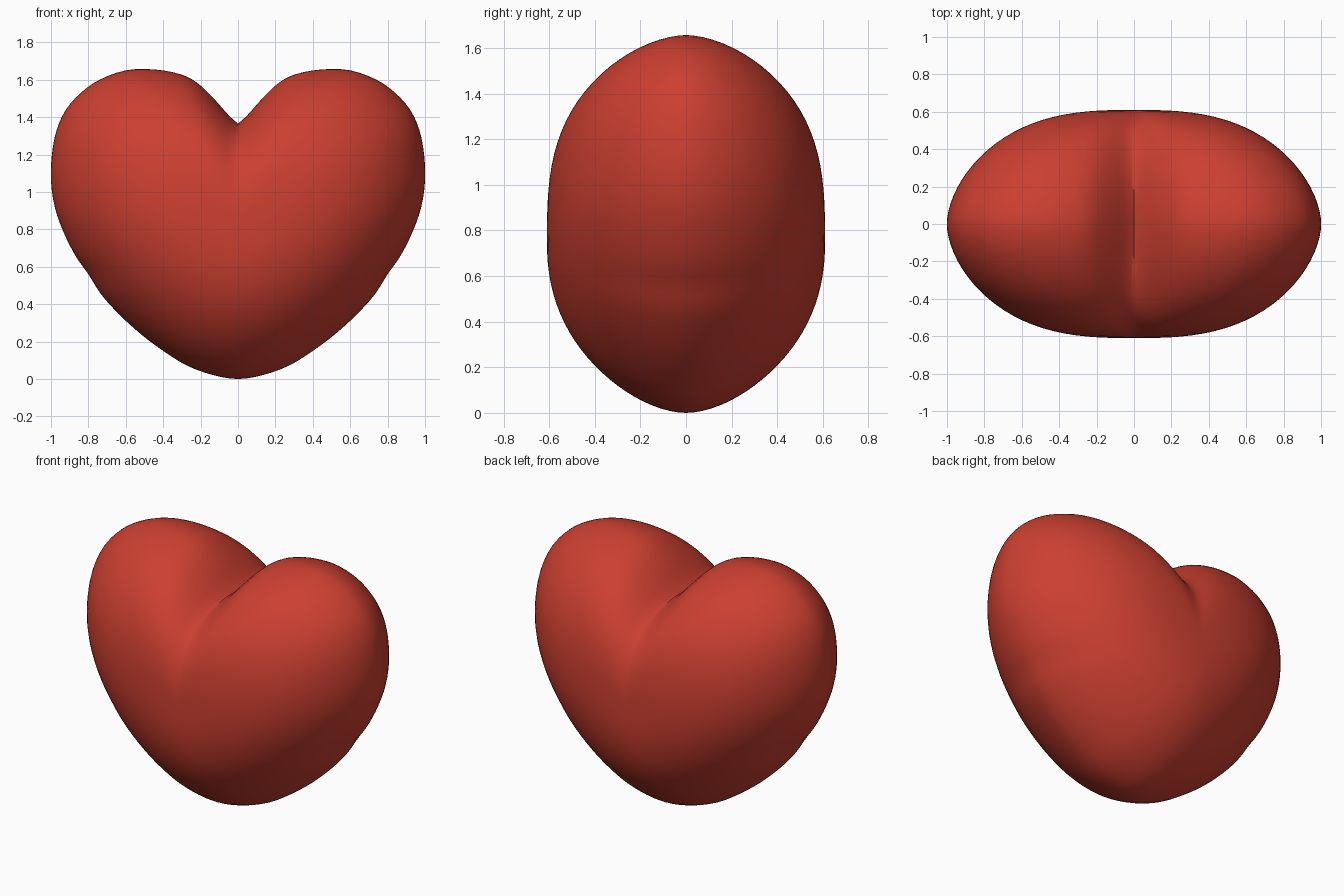
import bpy, bmesh
from math import sin, pi, radians, hypot
from mathutils import Vector

if "Cube" in bpy.data.objects:
    bpy.data.objects.remove(bpy.data.objects["Cube"])

MID = Vector((0, 0.75))     # middle of the heart in xz
DEPTH = 0.61                # half thickness
RINGS = 24

# Right half of the outline (x, z), from the tip up to the notch
HALF = [(0, 0), (0.13, 0.02), (0.27, 0.07), (0.40, 0.15), (0.52, 0.24),
        (0.63, 0.34), (0.73, 0.45), (0.80, 0.56), (0.87, 0.66), (0.935, 0.79),
        (0.98, 0.92), (1.0, 1.06), (0.995, 1.20), (0.97, 1.33), (0.92, 1.44),
        (0.84, 1.53), (0.74, 1.60), (0.60, 1.65), (0.45, 1.655), (0.31, 1.63),
        (0.22, 1.585), (0.13, 1.50), (0.05, 1.41), (0, 1.365)]


def spline(points, steps):
    """Catmull-Rom curve, mirrored at the tip, ending at the notch."""
    p = [Vector(q) for q in points]
    p = [Vector((-p[1].x, p[1].y))] + p + [p[-1] * 2 - p[-2]]
    out = []
    for a, b, c, d in zip(p, p[1:], p[2:], p[3:]):
        for s in range(steps):
            t = s / steps
            out.append(0.5 * (2 * b + (c - a) * t + (2 * a - 5 * b + 4 * c - d) * t * t
                              + (3 * b - a - 3 * c + d) * t ** 3))
    return out + [Vector(points[-1])]


right = spline(HALF, 3)
left = [Vector((-q.x, q.y)) for q in right[-2:0:-1]]
outline = [q - MID for q in right + left]
n = len(outline)

# Softened copy of the outline, used near the front and back centre
soft = outline
for _ in range(40):
    soft = [(soft[k - 1] + soft[k] * 2 + soft[(k + 1) % n]) / 4 for k in range(n)]

# Heart body: rings from front centre, over the outline, to back centre
bm = bmesh.new()
rings = []
for i in range(1, 2 * RINGS):
    t = sin(pi * i / (2 * RINGS))
    side = 0 if i == RINGS else -1 if i < RINGS else 1
    ring = []
    for sharp, smooth in zip(outline, soft):
        p = smooth.lerp(sharp, t ** 5) * t
        up = sharp.y / hypot(*sharp)     # 1 at the notch, -1 at the tip
        power = 2.6 + 0.4 * up           # fuller top, leaner tip
        y = side * DEPTH * max(0, 1 - t ** power) ** (0.56 + 0.01 * up)
        ring.append(bm.verts.new((p.x, y, p.y + MID.y)))
    rings.append(ring)
for r0, r1 in zip(rings, rings[1:]):
    for k in range(n):
        m = (k + 1) % n
        bm.faces.new((r0[k], r0[m], r1[m], r1[k]))
for ring, y in ((rings[0], -DEPTH), (rings[-1], DEPTH)):
    pole = bm.verts.new((0, y, MID.y))
    for k in range(n):
        bm.faces.new((pole, ring[k], ring[(k + 1) % n]))
bmesh.ops.recalc_face_normals(bm, faces=bm.faces)

mesh = bpy.data.meshes.new("heart")
bm.to_mesh(mesh)
bm.free()
heart = bpy.data.objects.new("heart", mesh)
bpy.context.collection.objects.link(heart)

# Red surface, smooth except the notch
red = bpy.data.materials.new("red")
red.diffuse_color = (0.6, 0.05, 0.03, 1)
red.use_nodes = True
red.node_tree.nodes["Principled BSDF"].inputs["Base Color"].default_value = red.diffuse_color
mesh.materials.append(red)
bpy.context.view_layer.objects.active = heart
heart.select_set(True)
bpy.ops.object.shade_smooth_by_angle(angle=radians(60))
